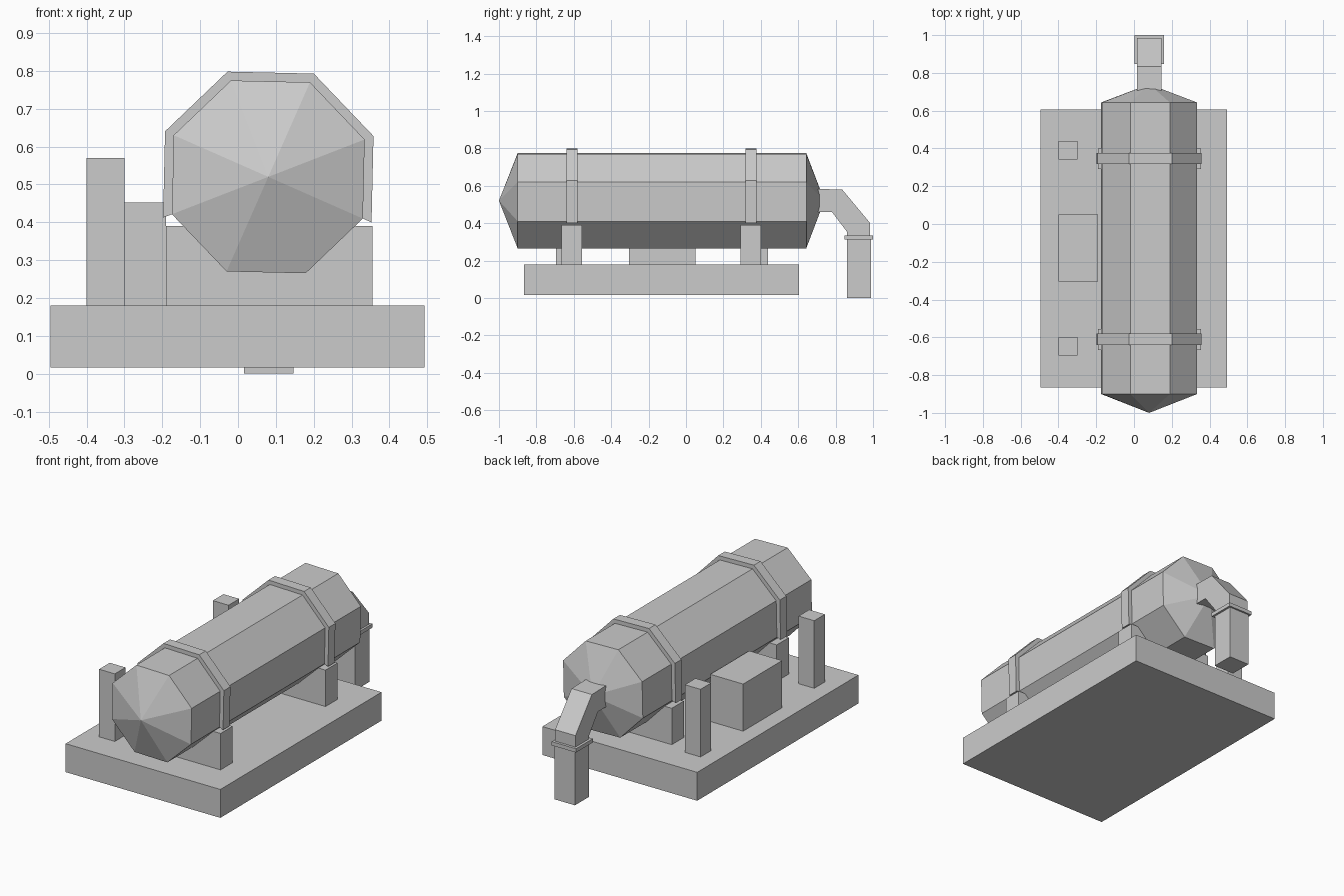
import bpy, bmesh, math

old = bpy.data.objects.get("Cube")
if old:
    bpy.data.objects.remove(old, do_unlink=True)

# One plain grey for everything
GREY = (0.6, 0.6, 0.6, 1)
mat = bpy.data.materials.new("plain grey")
mat.use_nodes = True
mat.diffuse_color = GREY
mat.node_tree.nodes["Principled BSDF"].inputs["Base Color"].default_value = GREY

AXIS_X, AXIS_Z, TURN = 0.08, 0.52, 21.2


def finish(name, bm):
    bmesh.ops.recalc_face_normals(bm, faces=bm.faces)
    mesh = bpy.data.meshes.new(name)
    bm.to_mesh(mesh)
    bm.free()
    mesh.materials.append(mat)
    obj = bpy.data.objects.new(name, mesh)
    bpy.context.collection.objects.link(obj)
    return obj


def box(name, x, y, z):
    bm = bmesh.new()
    bmesh.ops.create_cube(bm, size=1)
    for v in bm.verts:
        v.co = [lo if c < 0 else hi for c, (lo, hi) in zip(v.co, (x, y, z))]
    return finish(name, bm)


def corner(radius, k, y):
    a = math.radians(TURN + 45 * k)
    return (AXIS_X + radius * math.cos(a), y, AXIS_Z + radius * math.sin(a))


def extrude_face(bm, points, offset):
    face = bm.faces.new([bm.verts.new(p) for p in points])
    out = bmesh.ops.extrude_face_region(bm, geom=[face])["geom"]
    bmesh.ops.translate(bm, vec=offset,
                        verts=[v for v in out if isinstance(v, bmesh.types.BMVert)])


# Eight-sided tank with pointed ends
bm = bmesh.new()
rings = [[bm.verts.new(corner(0.273, k, y)) for k in range(8)] for y in (-0.9, 0.643)]
tips = [bm.verts.new((AXIS_X, y, AXIS_Z)) for y in (-1.0, 0.74)]
for k in range(8):
    n = (k + 1) % 8
    bm.faces.new((rings[0][k], rings[0][n], rings[1][n], rings[1][k]))
    for ring, tip in zip(rings, tips):
        bm.faces.new((ring[k], ring[n], tip))
finish("tank", bm)

# Base slab and control cabinet
box("base", (-0.495, 0.493), (-0.865, 0.605), (0.016, 0.18))
box("cabinet", (-0.4, -0.19), (-0.305, 0.05), (0.18, 0.452))

# Front and rear supports: saddle, strap over the tank, post
for end, y in (("front", -0.61), ("rear", 0.347)):
    box(end + "_saddle", (-0.19, 0.355), (y - 0.056, y + 0.054), (0.18, 0.39))
    box(end + "_post", (-0.4, -0.3), (y - 0.085 + 0.08, y + 0.092) if end == "rear"
        else (y - 0.085, y + 0.012), (0.18, 0.57))
    bm = bmesh.new()
    start = y - 0.03
    points = [corner(0.298, k, start) for k in range(-1, 5)]
    points += [corner(0.268, k, start) for k in range(4, -2, -1)]
    extrude_face(bm, points, (0, 0.06, 0))
    finish(end + "_strap", bm)

# Outlet elbow, flange and downpipe
bm = bmesh.new()
side = [(0.68, 0.583), (0.835, 0.58), (0.985, 0.4), (0.985, 0.32),
        (0.86, 0.32), (0.86, 0.355), (0.78, 0.46), (0.68, 0.46)]
extrude_face(bm, [(0.016, y, z) for y, z in side], (0.13, 0, 0))
finish("outlet_elbow", bm)
box("outlet_flange", (0.002, 0.158), (0.847, 1.0), (0.312, 0.334))
box("outlet_downpipe", (0.016, 0.146), (0.86, 0.99), (0.0, 0.32))
